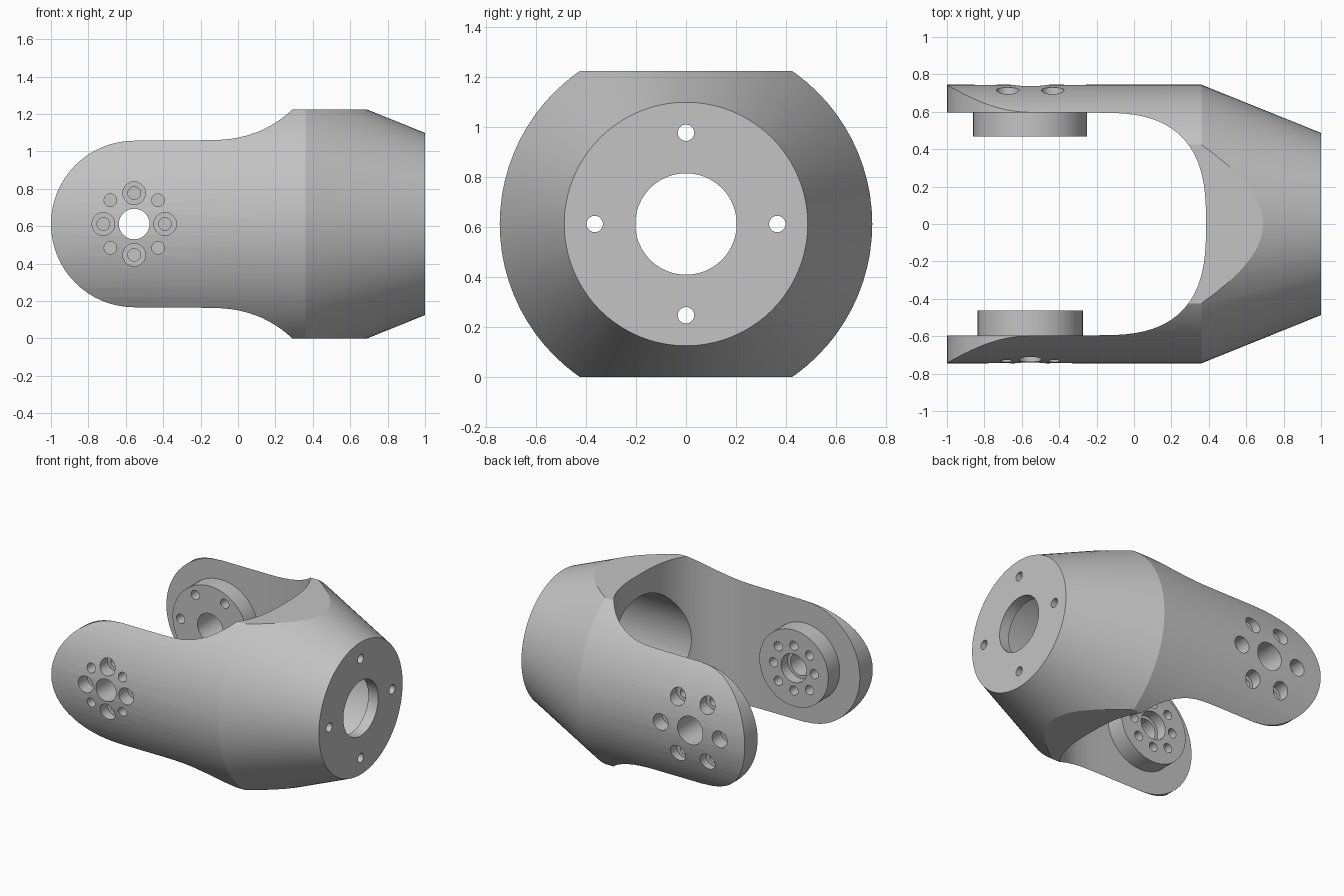
import bpy, bmesh
from math import sin, cos, pi, radians, copysign

cube = bpy.data.objects.get("Cube")
if cube:
    bpy.data.objects.remove(cube, do_unlink=True)

MID = 0.612      # height of the long axis
PIVOT = -0.555   # x of the arm pivots
RADIUS = 0.745   # outer radius of the shell

grey = bpy.data.materials.new("machined_grey")
grey.use_nodes = True
colour = (0.55, 0.55, 0.55, 1)
grey.diffuse_color = colour
grey.node_tree.nodes["Principled BSDF"].inputs["Base Color"].default_value = colour


def finish(name, bm):
    bmesh.ops.recalc_face_normals(bm, faces=bm.faces)
    mesh = bpy.data.meshes.new(name)
    bm.to_mesh(mesh)
    bm.free()
    mesh.materials.append(grey)
    obj = bpy.data.objects.new(name, mesh)
    bpy.context.collection.objects.link(obj)
    return obj


def lathe(bm, axis, profile, x=0, z=MID, sides=32):
    """Closed solid of revolution; profile holds (position on axis, radius)."""
    rings = []
    for t, r in profile:
        ring = []
        for i in range(sides):
            a = 2 * pi * i / sides
            u, v = r * cos(a), r * sin(a)
            ring.append(bm.verts.new((t, u, z + v) if axis == "X" else (x + u, t, z + v)))
        rings.append(ring)
    for a, b in zip(rings, rings[1:]):
        for i in range(sides):
            j = (i + 1) % sides
            bm.faces.new((a[i], a[j], b[j], b[i]))
    bm.faces.new(rings[0])
    bm.faces.new(rings[-1])


def prism(name, points, direction):
    """Extrude a closed outline along the given direction."""
    bm = bmesh.new()
    face = bm.faces.new([bm.verts.new(p) for p in points])
    out = bmesh.ops.extrude_face_region(bm, geom=[face])
    verts = [g for g in out["geom"] if isinstance(g, bmesh.types.BMVert)]
    bmesh.ops.translate(bm, verts=verts, vec=direction)
    return finish(name, bm)


def boolean(obj, cutter, operation="DIFFERENCE"):
    mod = obj.modifiers.new("cut", "BOOLEAN")
    mod.operation = operation
    mod.solver = "EXACT"
    mod.object = cutter
    bpy.context.view_layer.objects.active = obj
    bpy.ops.object.modifier_apply(modifier=mod.name)


# Outer shell: cylinder running into a cone
bm = bmesh.new()
lathe(bm, "X", [(-1.05, RADIUS), (0.36, RADIUS), (1, 0.487)], sides=80)
shell = finish("fork_body", bm)

# Side outline: rounded arm ends, flat top and bottom
side = []
for i in range(33):
    a = pi / 2 + pi * i / 32
    side.append((PIVOT + 0.445 * cos(a), -1, MID + 0.445 * sin(a)))
side += [(-0.5, -1, 0), (1.1, -1, 0), (1.1, -1, 2 * MID), (-0.5, -1, 2 * MID)]
outline = prism("side_outline", side, (0, 2, 0))

# Slot between the arms, with a rounded-square end
power = 2 / 2.8
slot_points = [(-1.2, -0.595, -0.2)]
for i in range(41):
    a = -pi / 2 + pi * i / 40
    slot_points.append((-0.2 + 0.585 * max(cos(a), 0) ** power,
                        copysign(0.595 * abs(sin(a)) ** power, a), -0.2))
slot_points.append((-1.2, 0.595, -0.2))
slot = prism("slot_cutter", slot_points, (0, 0, 2))

# Round hollow and central bore of the base
bm = bmesh.new()
lathe(bm, "X", [(0, 0.45), (0.92, 0.45), (0.92, 0.203), (1.1, 0.203)], sides=48)
hollow = finish("hollow_cutter", bm)

# Four bolt holes in the base plate
bm = bmesh.new()
for i in range(4):
    a = i * pi / 2
    lathe_bm = bmesh.new()
    lathe(lathe_bm, "X", [(0.85, 0.033), (1.1, 0.033)], sides=20)
    bmesh.ops.translate(lathe_bm, verts=lathe_bm.verts,
                        vec=(0, 0.365 * cos(a), 0.365 * sin(a)))
    temp = bpy.data.meshes.new("bolt_temp")
    lathe_bm.to_mesh(temp)
    lathe_bm.free()
    bm.from_mesh(temp)
    bpy.data.meshes.remove(temp)
bolts = finish("bolt_cutter", bm)


def ring_holes(bm, profile, count, radius, start=0):
    for i in range(count):
        a = start + 2 * pi * i / count
        lathe(bm, "Y", profile, PIVOT + radius * cos(a), MID + radius * sin(a), 20)


# Front arm: pivot bore, four counterbored holes, four plain holes
bm = bmesh.new()
lathe(bm, "Y", [(-0.9, 0.082), (-0.54, 0.082), (-0.54, 0.105), (-0.3, 0.105)], PIVOT)
ring_holes(bm, [(-0.9, 0.061), (-0.64, 0.061), (-0.64, 0.034), (-0.3, 0.034)], 4, 0.165)
ring_holes(bm, [(-0.9, 0.034), (-0.3, 0.034)], 4, 0.18, pi / 4)
front_holes = finish("front_hole_cutter", bm)

# Back arm: wider pivot bore and six counterbored holes
bm = bmesh.new()
lathe(bm, "Y", [(0.9, 0.103), (0.3, 0.103)], PIVOT)
ring_holes(bm, [(0.9, 0.061), (0.64, 0.061), (0.64, 0.034), (0.3, 0.034)], 6, 0.24)
back_holes = finish("back_hole_cutter", bm)

# Round bosses on the inner faces of the arms
bm = bmesh.new()
lathe(bm, "Y", [(-0.597, 0.281), (-0.462, 0.281)], PIVOT, sides=48)
front_boss = finish("front_boss", bm)
bm = bmesh.new()
lathe(bm, "Y", [(0.597, 0.305), (0.467, 0.305)], PIVOT, sides=48)
back_boss = finish("back_boss", bm)

# Cut everything to shape
boolean(shell, outline, "INTERSECT")
for cutter in (slot, hollow, bolts, front_holes, back_holes):
    boolean(shell, cutter)
boolean(front_boss, front_holes)
boolean(back_boss, back_holes)

for cutter in (outline, slot, hollow, bolts, front_holes, back_holes):
    bpy.data.objects.remove(cutter, do_unlink=True)

# Smooth curved faces, keep machined edges sharp
bpy.ops.object.select_all(action="DESELECT")
for obj in (shell, front_boss, back_boss):
    obj.select_set(True)
bpy.context.view_layer.objects.active = shell
bpy.ops.object.shade_smooth_by_angle(angle=radians(20))
